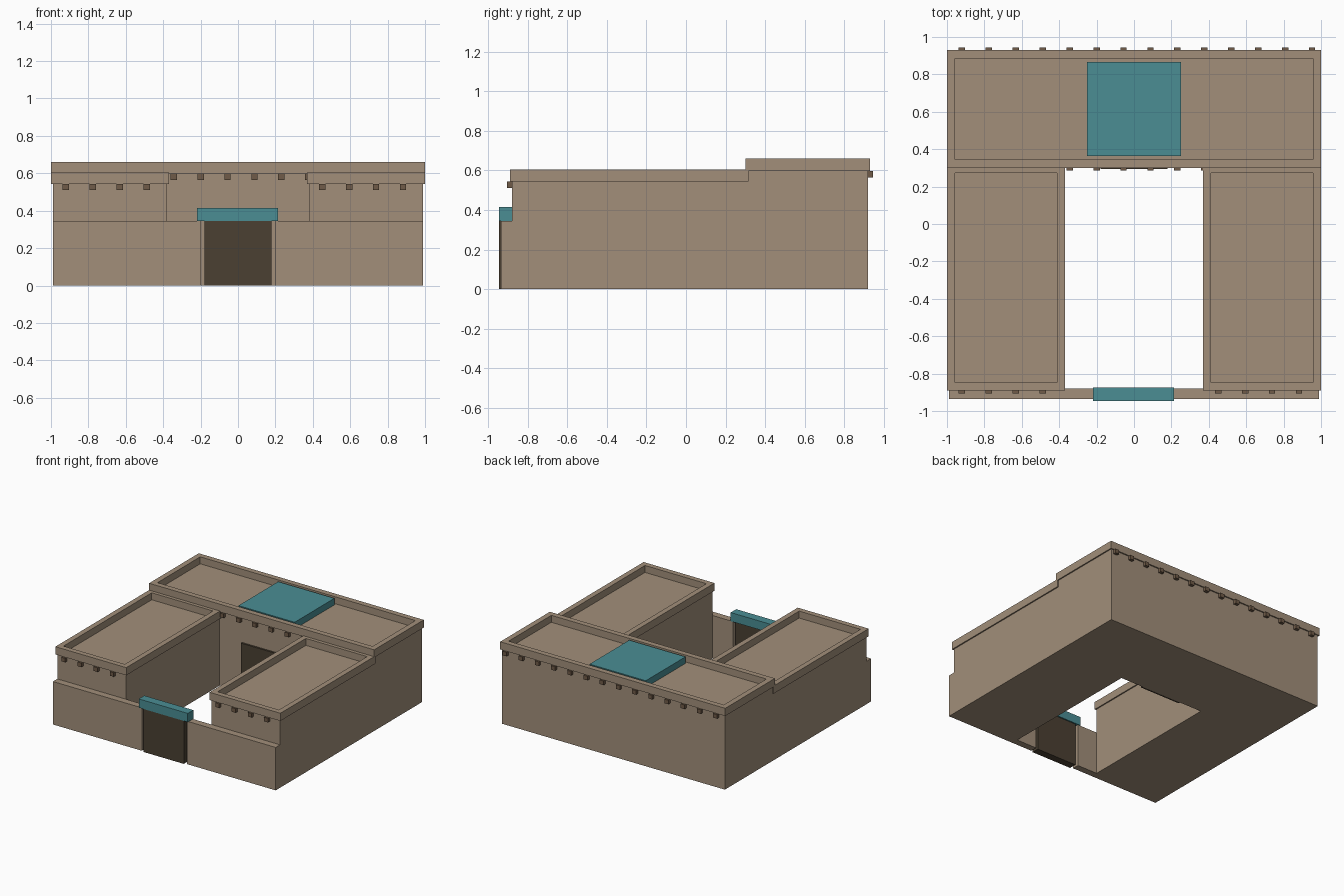
import bpy
import bmesh

if "Cube" in bpy.data.objects:
    bpy.data.objects.remove(bpy.data.objects["Cube"])


def material(name, rgb):
    m = bpy.data.materials.new(name)
    m.diffuse_color = (*rgb, 1)
    m.use_nodes = True
    m.node_tree.nodes["Principled BSDF"].inputs["Base Color"].default_value = m.diffuse_color
    return m


ADOBE = material("adobe tan", (0.36, 0.275, 0.195))
WOOD = material("beam brown", (0.16, 0.105, 0.065))
DARK = material("dark door wood", (0.069, 0.051, 0.032))
TEAL = material("teal paint", (0.069, 0.27, 0.296))


def box(name, x, y, z, mat, rim=0, depth=0):
    """Box from (min, max) ranges; rim and depth sink a tray into the top."""
    bm = bmesh.new()
    bmesh.ops.create_cube(bm, size=1)
    for v in bm.verts:
        v.co = [r[0] if c < 0 else r[1] for c, r in zip(v.co, (x, y, z))]
    if rim:
        bm.normal_update()
        top = max(bm.faces, key=lambda f: f.calc_center_median().z)
        bmesh.ops.inset_region(bm, faces=[top], thickness=rim)
        new = bmesh.ops.extrude_discrete_faces(bm, faces=[top])["faces"]
        bmesh.ops.translate(bm, verts=new[0].verts, vec=(0, 0, -depth))
    bmesh.ops.recalc_face_normals(bm, faces=bm.faces)
    me = bpy.data.meshes.new(name)
    bm.to_mesh(me)
    bm.free()
    me.materials.append(mat)
    ob = bpy.data.objects.new(name, me)
    bpy.context.collection.objects.link(ob)
    return ob


def span(side, a, b):
    return tuple(sorted((side * a, side * b)))


# Back hall with raised roof rim and skylight
box("back_hall", (-0.99, 0.99), (0.31, 0.92), (0, 0.60), ADOBE)
box("back_parapet", (-1, 1), (0.30, 0.93), (0.598, 0.66), ADOBE, 0.062, 0.056)
box("skylight", (-0.25, 0.25), (0.363, 0.867), (0.602, 0.657), TEAL)
box("hall_door", (-0.18, 0.18), (0.295, 0.312), (0, 0.40), DARK)

# Side wings and front courtyard wall
for side, label in ((-1, "left"), (1, "right")):
    box(label + "_wing", span(side, 0.38, 0.99), (-0.88, 0.31), (0, 0.545), ADOBE)
    box(label + "_wing_parapet", span(side, 0.37, 1), (-0.89, 0.315),
        (0.543, 0.605), ADOBE, 0.06, 0.056)
    box(label + "_front_wall", span(side, 0.20, 0.99), (-0.935, -0.88),
        (0, 0.345), ADOBE)

# Gate and lintel
box("gate", (-0.18, 0.18), (-0.945, -0.885), (0, 0.345), DARK)
box("gate_lintel", (-0.22, 0.215), (-0.945, -0.875), (0.345, 0.415), TEAL)

# Roof beam ends at one regular spacing
for i in range(14):
    c = -0.92 + 0.144 * i
    x = (c - 0.017, c + 0.017)
    box("back_beam_end", x, (0.91, 0.945), (0.565, 0.598), WOOD)
    if 4 <= i <= 9:
        box("courtyard_beam_end", x, (0.285, 0.32), (0.565, 0.598), WOOD)
    if i < 4 or i > 9:
        c = -0.92 + 0.144 * i if i < 4 else 0.45 + 0.144 * (i - 10)
        box("wing_beam_end", (c - 0.017, c + 0.017), (-0.905, -0.87),
            (0.51, 0.543), WOOD)
